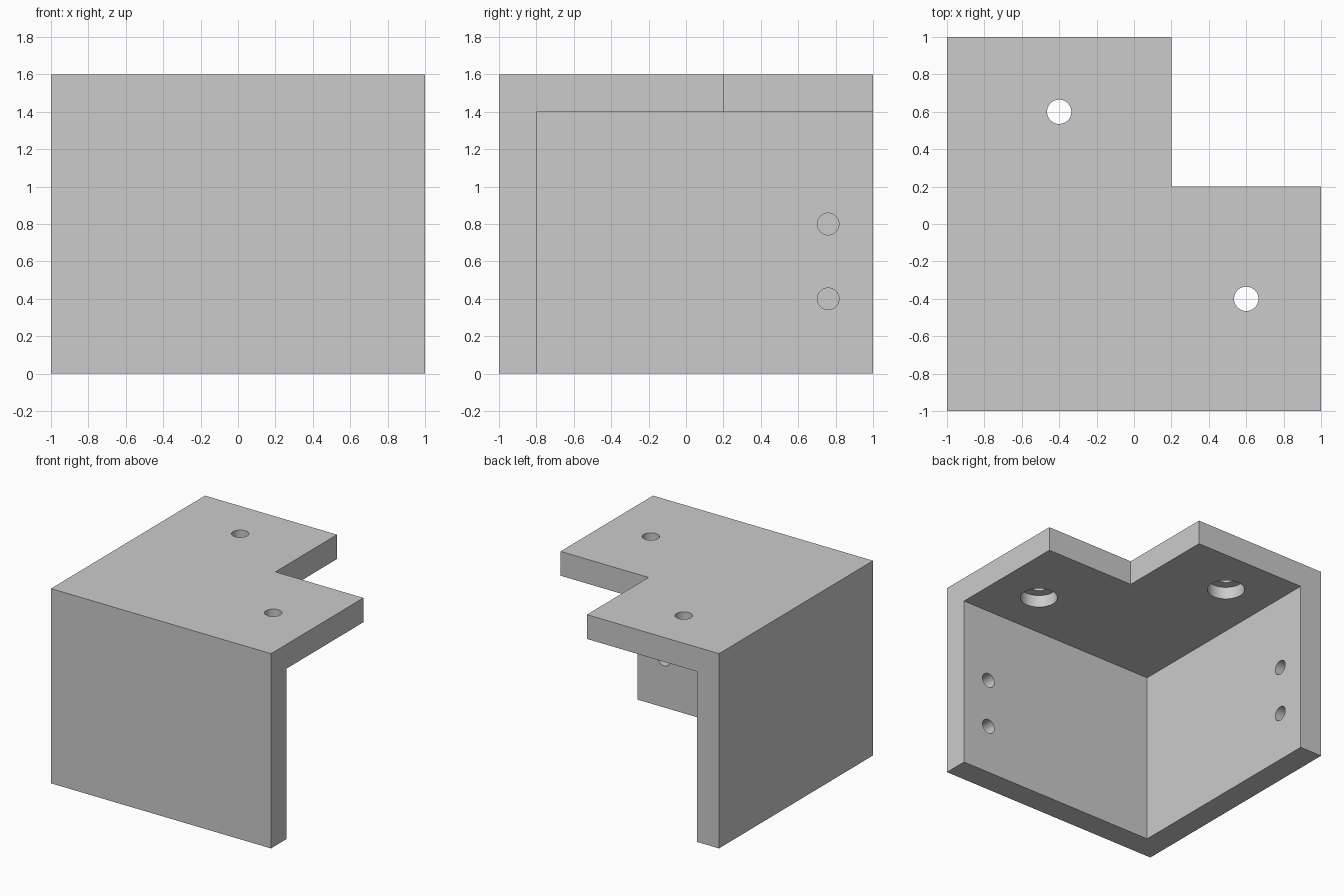
import bpy
from math import pi
from mathutils import Vector

cube = bpy.data.objects.get("Cube")
if cube:
    bpy.data.objects.remove(cube, do_unlink=True)

WALL = 0.2
HEIGHT = 1.6
INNER = -1 + WALL
UNDERSIDE = HEIGHT - WALL


def box(name, low, high):
    low, high = Vector(low), Vector(high)
    bpy.ops.mesh.primitive_cube_add(size=1, location=(low + high) / 2)
    obj = bpy.context.object
    obj.name = name
    obj.scale = high - low
    bpy.ops.object.transform_apply(location=True, rotation=True, scale=True)
    return obj


def cylinder(name, centre, radius, length, rotation=(0, 0, 0)):
    bpy.ops.mesh.primitive_cylinder_add(vertices=48, radius=radius, depth=length,
                                        location=centre, rotation=rotation)
    obj = bpy.context.object
    obj.name = name
    return obj


def cut(target, cutter):
    cutter.hide_render = True
    mod = target.modifiers.new("cut", 'BOOLEAN')
    mod.operation = 'DIFFERENCE'
    mod.solver = 'EXACT'
    mod.object = cutter
    bpy.context.view_layer.objects.active = target
    bpy.ops.object.modifier_apply(modifier=mod.name)
    bpy.data.objects.remove(cutter, do_unlink=True)


# Corner bracket: two walls and a top plate carved from one block
bracket = box("corner_bracket", (-1, -1, 0), (1, 1, HEIGHT))
cut(bracket, box("inner_space", (INNER, INNER, -1), (2, 2, UNDERSIDE)))
cut(bracket, box("plate_notch", (0.2, 0.2, 1), (2, 2, 2)))

# Counterbored screw holes through the top plate
for x, y in ((-0.4, 0.6), (0.6, -0.4)):
    cut(bracket, cylinder("screw_hole", (x, y, HEIGHT), 0.065, 1))
    cut(bracket, cylinder("counterbore", (x, y, UNDERSIDE), 0.14, WALL))

# Blind holes in the inner faces of both walls
for z in (0.4, 0.8):
    cut(bracket, cylinder("blind_hole", (INNER, 0.76, z), 0.058, 0.3, (0, pi / 2, 0)))
    cut(bracket, cylinder("blind_hole", (0.76, INNER, z), 0.058, 0.3, (pi / 2, 0, 0)))

# Plain grey finish
grey = bpy.data.materials.new("light_grey")
grey.use_nodes = True
colour = (0.6, 0.6, 0.6, 1)
grey.diffuse_color = colour
grey.node_tree.nodes["Principled BSDF"].inputs["Base Color"].default_value = colour
bracket.data.materials.clear()
bracket.data.materials.append(grey)

bpy.ops.object.select_all(action='DESELECT')
bracket.select_set(True)
bpy.context.view_layer.objects.active = bracket
bpy.ops.object.shade_smooth_by_angle()
